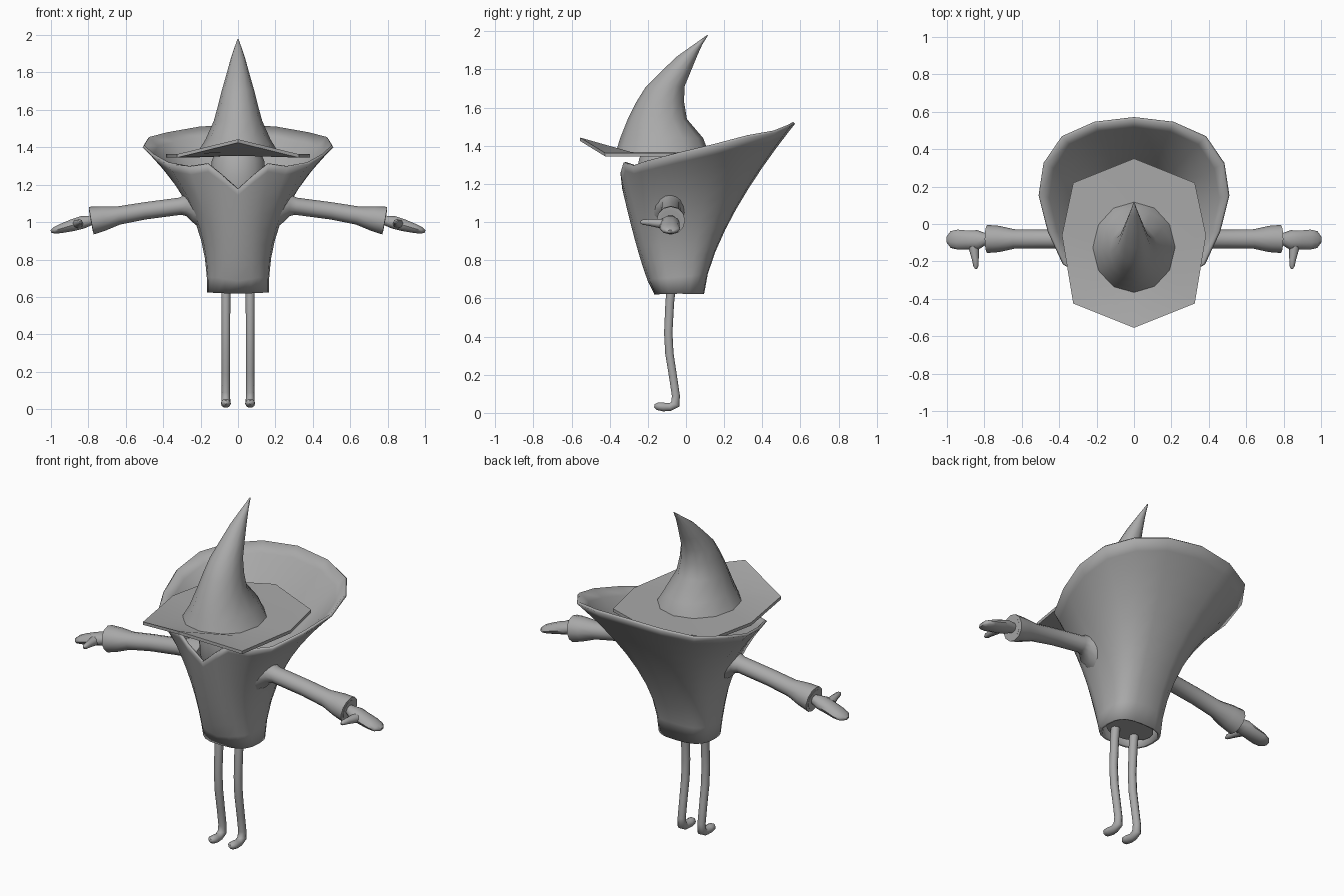
import bpy, math
from mathutils import Vector

if "Cube" in bpy.data.objects:
    bpy.data.objects.remove(bpy.data.objects["Cube"])

cloth = bpy.data.materials.new("plain grey")
cloth.diffuse_color = (0.4, 0.4, 0.4, 1)
cloth.use_nodes = True
cloth.node_tree.nodes["Principled BSDF"].inputs["Base Color"].default_value = cloth.diffuse_color


def loft(name, rings, caps=(True, True), angle=50):
    """Skin a stack of equal-sized closed rings."""
    n = len(rings[0])
    verts = [tuple(p) for r in rings for p in r]
    faces = []
    for i in range(len(rings) - 1):
        for j in range(n):
            k = (j + 1) % n
            faces.append((i*n + j, i*n + k, (i+1)*n + k, (i+1)*n + j))
    if caps[0]:
        faces.append(tuple(reversed(range(n))))
    if caps[1]:
        faces.append(tuple(range(len(verts) - n, len(verts))))
    me = bpy.data.meshes.new(name)
    me.from_pydata(verts, [], faces)
    me.materials.append(cloth)
    ob = bpy.data.objects.new(name, me)
    bpy.context.collection.objects.link(ob)
    bpy.ops.object.select_all(action='DESELECT')
    ob.select_set(True)
    bpy.context.view_layer.objects.active = ob
    bpy.ops.object.mode_set(mode='EDIT')
    bpy.ops.mesh.select_all(action='SELECT')
    bpy.ops.mesh.normals_make_consistent(inside=False)
    bpy.ops.object.mode_set(mode='OBJECT')
    bpy.ops.object.shade_smooth_by_angle(angle=math.radians(angle))
    return ob


def tube(name, path, side, n=10, caps=(True, True)):
    """Path entries: (x, y, z, radius along side, radius across)."""
    pts = [Vector(p[:3]) for p in path]
    rings = []
    for i, p in enumerate(path):
        t = (pts[min(i+1, len(pts)-1)] - pts[max(i-1, 0)]).normalized()
        u = Vector(side)
        u = (u - t * u.dot(t)).normalized()
        v = t.cross(u)
        rings.append([pts[i] + u*p[3]*math.cos(a) + v*p[4]*math.sin(a)
                      for a in (2*math.pi*j/n for j in range(n))])
    return loft(name, rings, caps)


def mirror_ring(half):
    """Complete a half ring running from front centre to back centre."""
    return half + [(-x, y, z) for x, y, z in half[-2:0:-1]]


def add_mirror(ob):
    m = ob.modifiers.new("mirror", 'MIRROR')
    m.use_axis = (True, False, False)


# coat: narrow hem flaring into a wide collar, higher at the back
rim = [(0, -.32, 1.18), (.09, -.33, 1.26), (.16, -.315, 1.315), (.26, -.27, 1.30),
       (.37, -.21, 1.32), (.45, -.04, 1.365), (.50, .15, 1.41), (.475, .32, 1.455),
       (.38, .46, 1.48), (.21, .535, 1.51), (0, .56, 1.525)]
rings = []
for t in (0, .12, .25, .38, .5, .62, .74, .85, .94, 1):
    half = []
    for k, (rx, ry, rz) in enumerate(rim):
        a = math.pi * k / 10
        s, c = math.sin(a), math.cos(a)
        hx = .15 * s ** .7 if 0 < k < 10 else 0
        hy = -.035 - .115 * math.copysign(abs(c) ** .7, c)
        wx = t ** 2.3
        wy = t ** (.75 + .09 * k if k < 9 else 1.5)
        half.append((hx + (rx - hx)*wx, hy + (ry - hy)*wy, .625 + (rz - .625)*t))
    rings.append(mirror_ring(half))
coat = loft("coat", rings, (False, False))
sol = coat.modifiers.new("cloth thickness", 'SOLIDIFY')
sol.thickness = .015
sol.offset = -1

# closed underside just inside the hem
loft("coat_underside", [[(.14*math.cos(a), -.035 + .105*math.sin(a), z)
     for a in (2*math.pi*j/16 for j in range(16))] for z in (.65, .67)])

# head tucked between collar and hat
tube("head", [(0, -.11, z, r, r) for z, r in
     ((1.0, .06), (1.06, .11), (1.15, .145), (1.25, .15), (1.33, .14), (1.37, .12))],
     (1, 0, 0), 14)

# hat brim: flat octagon with the front point lifted
outer = mirror_ring([(0, -.555, 1.425), (.325, -.425, 1.345), (.385, -.06, 1.345),
                     (.325, .22, 1.345), (0, .35, 1.36)])
inner = mirror_ring([(0, -.37, 1.355), (.19, -.29, 1.35), (.225, -.1, 1.35),
                     (.19, .06, 1.35), (0, .11, 1.35)])
up = lambda r, d: [(x, y, z + d) for x, y, z in r]
loft("hat_brim", [inner, outer, up(outer, .018), up(inner, .018)], angle=25)

# hat cone: bent, leaning back to a sharp point
cone = []
for z, yf, yb, w in ((1.36, -.37, .12, .225), (1.44, -.345, .09, .175),
                     (1.54, -.305, .005, .13), (1.63, -.26, -.01, .105),
                     (1.71, -.21, -.008, .085), (1.79, -.13, .025, .062),
                     (1.87, -.045, .058, .04), (1.93, .04, .085, .02),
                     (1.98, .11, .116, .003)):
    cone.append([(w*math.sin(a), (yf + yb)/2 - (yb - yf)/2*math.cos(a), z)
                 for a in (2*math.pi*j/12 for j in range(12))])
loft("hat_cone", cone)

# shoulder and sleeve, with a hollow flared cuff
add_mirror(tube("sleeve", [
    (.17, -.08, 1.07, .115, .11), (.23, -.08, 1.085, .095, .085),
    (.275, -.08, 1.09, .06, .058), (.31, -.08, 1.085, .05, .046),
    (.50, -.08, 1.06, .05, .046), (.64, -.08, 1.035, .052, .049),
    (.72, -.08, 1.02, .07, .066), (.785, -.08, 1.008, .075, .075),
    (.787, -.08, 1.008, .058, .058), (.71, -.08, 1.022, .045, .045)], (0, 1, 0), 12))

# hand and thumb
add_mirror(tube("hand", [
    (.70, -.08, 1.025, .026, .026), (.79, -.08, 1.008, .03, .028),
    (.835, -.085, .998, .052, .036), (.89, -.085, .982, .05, .033),
    (.945, -.083, .966, .053, .026), (.98, -.083, .956, .045, .019),
    (1.0, -.083, .95, .018, .008)], (0, 1, 0)))
add_mirror(tube("thumb", [
    (.855, -.08, .99, .036, .028), (.855, -.14, .993, .026, .024),
    (.848, -.19, .998, .018, .018), (.845, -.225, 1.0, .014, .014),
    (.845, -.24, 1.0, .005, .005)], (1, 0, 0), 8))

# leg bending into a small foot
add_mirror(tube("leg", [
    (.065, -.075, .68, .025, .025), (.065, -.085, .58, .024, .024),
    (.065, -.093, .42, .023, .023), (.065, -.087, .31, .023, .023),
    (.065, -.068, .19, .022, .022), (.065, -.053, .09, .022, .022),
    (.065, -.056, .045, .024, .026), (.065, -.085, .03, .024, .022),
    (.065, -.12, .031, .027, .024), (.065, -.15, .035, .025, .021),
    (.065, -.166, .037, .01, .009)], (1, 0, 0)))
